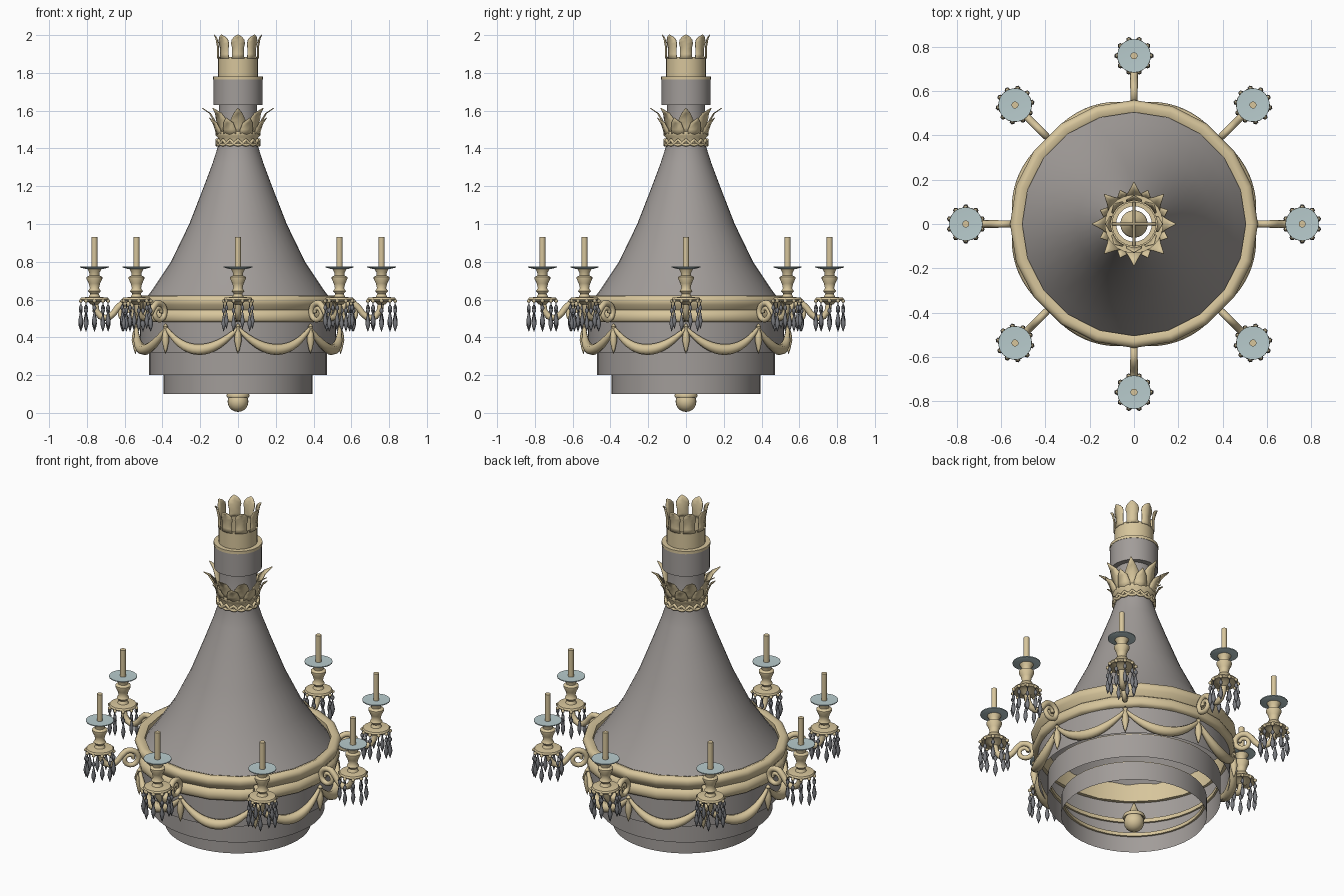
import bpy, bmesh, math
from math import sin, cos, pi, radians

if "Cube" in bpy.data.objects:
    bpy.data.objects.remove(bpy.data.objects["Cube"])

def material(name, rgb):
    m = bpy.data.materials.new(name)
    m.diffuse_color = (*rgb, 1)
    m.use_nodes = True
    m.node_tree.nodes["Principled BSDF"].inputs["Base Color"].default_value = m.diffuse_color
    return m

GOLD = material("pale_gold", (0.68, 0.56, 0.33))
GREY = material("bead_grey", (0.36, 0.335, 0.32))
GLASS = material("blue_glass", (0.48, 0.60, 0.61))
CRYSTAL = material("dark_crystal", (0.19, 0.195, 0.21))

def add(name, bm, mat, smooth=50):
    me = bpy.data.meshes.new(name)
    bm.to_mesh(me)
    bm.free()
    me.materials.append(mat)
    ob = bpy.data.objects.new(name, me)
    bpy.context.collection.objects.link(ob)
    bpy.ops.object.select_all(action='DESELECT')
    ob.select_set(True)
    bpy.context.view_layer.objects.active = ob
    if smooth:
        bpy.ops.object.shade_smooth_by_angle(angle=radians(smooth))
    return ob

def skin(bm, rings, wrap=True, loop=False):
    """Join successive rings of points with quads."""
    vs = [[bm.verts.new(p) for p in r] for r in rings]
    n = len(vs[0])
    for i in range(len(vs) if loop else len(vs) - 1):
        a, b = vs[i], vs[(i + 1) % len(vs)]
        for j in range(n if wrap else n - 1):
            k = (j + 1) % n
            bm.faces.new((a[j], a[k], b[k], b[j]))

def spin(bm, prof, n, x=0, y=0, loop=False):
    skin(bm, [[(x + r * cos(2*pi*j/n), y + r * sin(2*pi*j/n), z) for j in range(n)]
              for r, z in prof], loop=loop)

def lathe(name, prof, n, mat, x=0, loop=False, smooth=50):
    bm = bmesh.new()
    spin(bm, prof, n, x, 0, loop)
    bmesh.ops.remove_doubles(bm, verts=bm.verts, dist=1e-5)
    bmesh.ops.recalc_face_normals(bm, faces=bm.faces)
    return add(name, bm, mat, smooth)

def tube(name, pts, radii, mat, cyclic=False):
    cu = bpy.data.curves.new(name, 'CURVE')
    cu.dimensions, cu.bevel_depth, cu.bevel_resolution = '3D', 1.0, 2
    cu.use_fill_caps = True
    sp = cu.splines.new('POLY')
    sp.points.add(len(pts) - 1)
    sp.use_cyclic_u = cyclic
    for p, co, r in zip(sp.points, pts, radii):
        p.co, p.radius = (*co, 1), r
    tmp = bpy.data.objects.new(name + "_path", cu)
    bpy.context.collection.objects.link(tmp)
    bpy.context.view_layer.update()
    me = bpy.data.meshes.new_from_object(tmp.evaluated_get(bpy.context.evaluated_depsgraph_get()))
    bpy.data.objects.remove(tmp)
    bm = bmesh.new()
    bm.from_mesh(me)
    return add(name, bm, mat, 60)

def around(ob, n=8):
    """Repeat a part around the vertical axis with shared mesh data."""
    for i in range(1, n):
        c = ob.copy()
        c.name = f"{ob.name}_{i + 1}"
        c.rotation_euler.z = 2 * pi * i / n
        bpy.context.collection.objects.link(c)

def leaves(name, rows, offset=0):
    """Eight ridged leaves from (radius, height, half width) rows."""
    bm = bmesh.new()
    for i in range(8):
        a = i * pi / 4 + offset
        def at(r, t, z):
            return (r * cos(a) - t * sin(a), r * sin(a) + t * cos(a), z)
        skin(bm, [[at(r, -w, z), at(r + 0.2 * w, 0, z), at(r, w, z)] for r, z, w in rows], wrap=False)
    ob = add(name, bm, GOLD, 50)
    m = ob.modifiers.new("thickness", 'SOLIDIFY')
    m.thickness = 0.004

# Grey bead drapes: tall cone and three hanging tiers, all open
lathe("bead_cone", [(0.10, 1.63), (0.10, 1.43), (0.135, 1.32), (0.18, 1.2), (0.258, 1.0),
                    (0.355, 0.8), (0.455, 0.65), (0.507, 0.58)], 40, GREY)
for name, r, z0, z1 in (("upper_tier", 0.52, 0.32, 0.50), ("middle_tier", 0.47, 0.20, 0.34),
                        ("lower_tier", 0.395, 0.10, 0.21)):
    lathe(name, [(r, z0), (r, z1)], 48, GREY)

# Thin gold hoops inside the tiers and the main band
lathe("middle_hoop", [(0.457, 0.322), (0.468, 0.322), (0.468, 0.345), (0.457, 0.345)], 40, GOLD, loop=True)
lathe("lower_hoop", [(0.382, 0.195), (0.393, 0.195), (0.393, 0.215), (0.382, 0.215)], 40, GOLD, loop=True)
lathe("main_band", [(0.505, 0.48), (0.54, 0.48), (0.55, 0.492), (0.552, 0.515), (0.545, 0.535),
                    (0.532, 0.545), (0.553, 0.572), (0.56, 0.595), (0.552, 0.615), (0.53, 0.622),
                    (0.505, 0.612)], 20, GOLD, loop=True, smooth=62)

# Bottom finial
lathe("bottom_finial", [(0, 0.005)] + [(0.055 * sin(t), 0.06 - 0.055 * cos(t)) for t in
                        [i * pi / 10 for i in range(1, 8)]] +
      [(0.058, 0.082), (0.062, 0.092), (0.056, 0.104), (0.025, 0.125), (0.012, 0.16), (0, 0.19)], 20, GOLD)

# Neck drum and top cylinder
lathe("neck_drum", [(0.10, 1.63), (0.13, 1.63), (0.13, 1.77)], 32, GREY)
lathe("drum_rim", [(0.08, 1.765), (0.132, 1.765), (0.132, 1.782), (0.08, 1.782)], 32, GOLD, loop=True)
lathe("top_sleeve", [(0.098, 1.77), (0.105, 1.77), (0.105, 1.885), (0.098, 1.885)], 32, GOLD, loop=True)
for k, d in enumerate(((0.1, 0), (0, 0.1))):
    tube(f"top_crossbar_{k + 1}", [(-d[0], -d[1], 1.80), (d[0], d[1], 1.80)], [0.006] * 2, GOLD)

# Crown leaves and neck collar
leaves("crown_leaves", [(0.104, 1.875, 0.034), (0.104, 1.90, 0.031), (0.104, 1.93, 0.031),
                        (0.107, 1.955, 0.037), (0.111, 1.975, 0.034), (0.118, 1.99, 0.022),
                        (0.128, 2.0, 0.004)])
leaves("collar_leaves", [(0.108, 1.48, 0.03), (0.112, 1.51, 0.038), (0.125, 1.55, 0.040),
                         (0.148, 1.585, 0.024), (0.19, 1.612, 0.002)])
leaves("small_collar_leaves", [(0.11, 1.47, 0.036), (0.118, 1.5, 0.036), (0.135, 1.535, 0.028),
                               (0.165, 1.56, 0.002)], pi / 8)
lathe("collar_ring", [(0.098, 1.425), (0.107, 1.425), (0.107, 1.458), (0.118, 1.468), (0.118, 1.485),
                      (0.11, 1.5), (0.098, 1.5)], 32, GOLD, loop=True)
N = 64
for name, sign in (("collar_garland", 0), ("crossed_garland", pi / 2)):
    tube(name, [(0.112 * cos(2*pi*i/N), 0.112 * sin(2*pi*i/N),
                 1.446 - 0.028 * abs(sin(8*pi*i/N + sign))) for i in range(N)], [0.008] * N, GOLD, True)

# Swags and tassels
T = [i / 16 for i in range(17)]
around(tube("swag", [(0.538 * cos(t*pi/4), 0.538 * sin(t*pi/4), 0.45 - 0.115 * (1 - (2*t - 1)**2))
                     for t in T], [0.009 + 0.02 * sin(pi * t) for t in T], GOLD))
around(lathe("tassel", [(0, 0.31), (0.009, 0.335), (0.02, 0.385), (0.016, 0.42), (0.007, 0.445),
                        (0.014, 0.458), (0, 0.475)], 8, GOLD, x=0.543))

# Scrolled arms
pts, rad = [], []
for i in range(29):
    s = i / 28
    a = radians(65 + 480 * (1 - s))
    r = 0.016 + 0.037 * s
    pts.append((0.593 + r * cos(a), 0, 0.53 + r * sin(a)))
    rad.append(0.010 + 0.007 * s)
for x, z in ((0.638, 0.556), (0.658, 0.528), (0.68, 0.508), (0.705, 0.502), (0.73, 0.512),
             (0.75, 0.54), (0.76, 0.6)):
    pts.append((x, 0, z))
    rad.append(0.017)
around(tube("scroll_arm", pts, rad, GOLD))

# Candle holders: drip pan, stem, glass dish and candle
C = 0.76
around(lathe("candle_holder", [(0, 0.57), (0.022, 0.575), (0.035, 0.59), (0.072, 0.592), (0.077, 0.6),
             (0.072, 0.61), (0.03, 0.614), (0.022, 0.63), (0.034, 0.645), (0.024, 0.66), (0.03, 0.685),
             (0.042, 0.71), (0.042, 0.72), (0.026, 0.728), (0.028, 0.745), (0.04, 0.766), (0, 0.766)],
             16, GOLD, x=C))
around(lathe("glass_dish", [(0, 0.763), (0.05, 0.763), (0.076, 0.77), (0.076, 0.775), (0, 0.772)],
             20, GLASS, x=C))
around(lathe("candle", [(0, 0.77), (0.016, 0.77), (0.016, 0.932), (0, 0.932)], 10, GOLD, x=C))

# Gold hooks on each pan rim with crystal pendants hung from them
hooks, drops = bmesh.new(), bmesh.new()
for i in range(10):
    a = 2 * pi * (i + 0.5) / 10
    x, y = C + 0.076 * cos(a), 0.076 * sin(a)
    z = 0.43 if i % 2 else 0.445
    spin(hooks, [(0.001, 0.582), (0.01, 0.588), (0.01, 0.597), (0.001, 0.604)], 6, x, y)
    spin(drops, [(0.001, z), (0.011, z + 0.03), (0.013, z + 0.045), (0.005, z + 0.085),
                 (0.003, z + 0.095), (0.01, z + 0.106), (0.01, z + 0.116), (0.003, z + 0.128),
                 (0.002, 0.584)], 6, x, y)
for name, bm, mat in (("pan_hooks", hooks, GOLD), ("crystal_pendants", drops, CRYSTAL)):
    bmesh.ops.recalc_face_normals(bm, faces=bm.faces)
    around(add(name, bm, mat, 62))
